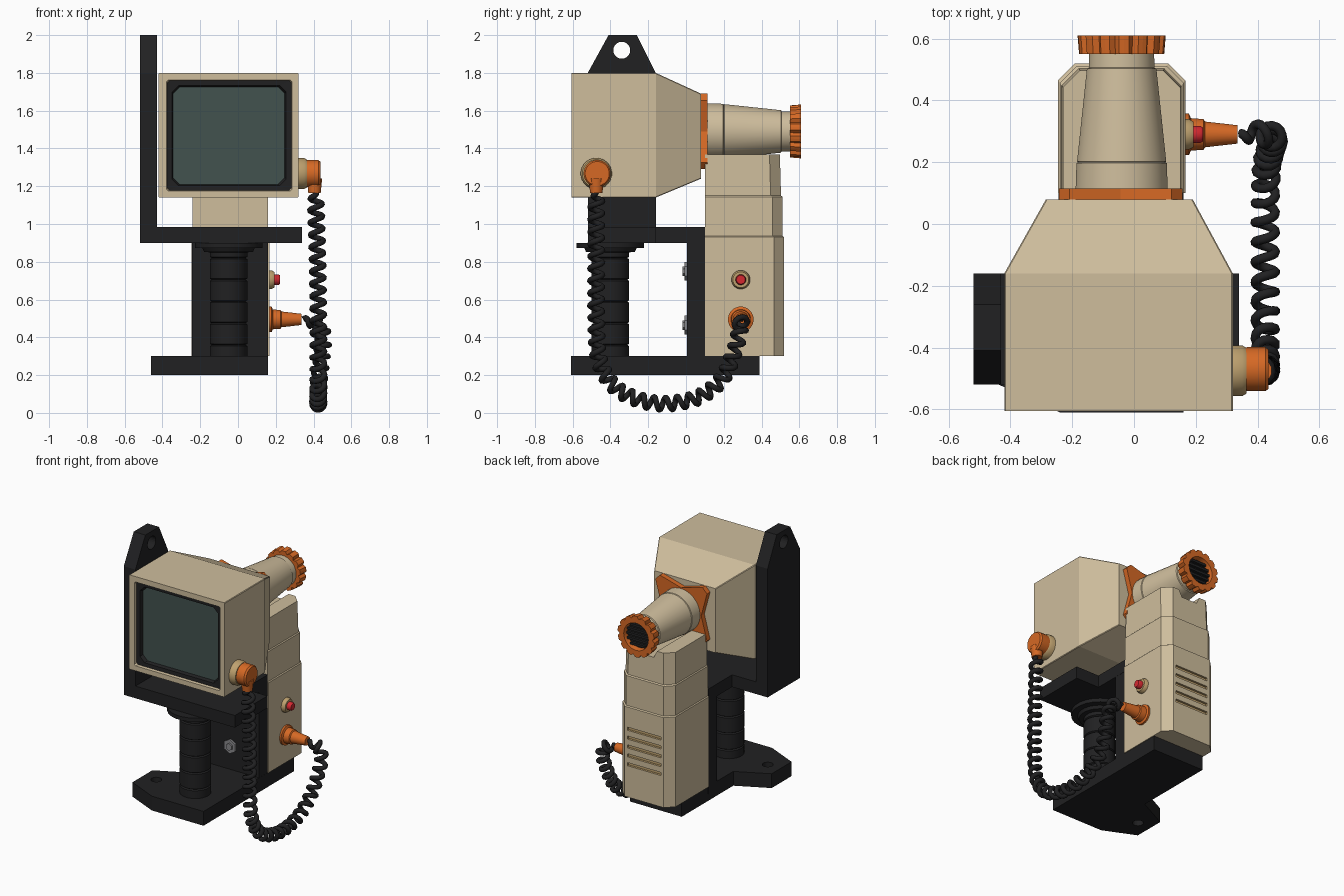
import bpy, bmesh, math
from mathutils import Vector, Quaternion

if "Cube" in bpy.data.objects:
    bpy.data.objects.remove(bpy.data.objects["Cube"])

CX = -0.04  # centre line of the lens, post and column


def mat(name, rgb):
    m = bpy.data.materials.new(name)
    m.diffuse_color = (*rgb, 1)
    m.use_nodes = True
    m.node_tree.nodes["Principled BSDF"].inputs["Base Color"].default_value = m.diffuse_color
    return m


CREAM = mat("cream", (0.62, 0.51, 0.335))
BLACK = mat("black", (0.015, 0.015, 0.016))
ORANGE = mat("orange", (0.67, 0.14, 0.018))
TAN = mat("tan", (0.52, 0.36, 0.16))
SCREEN = mat("dark_teal", (0.055, 0.085, 0.078))
RED = mat("red", (0.66, 0.022, 0.03))
GREY = mat("grey", (0.25, 0.25, 0.26))


def loft(name, rings, mats, bands=None, smooth=False):
    """Skin equal-length rings; bands = material index of first cap, strips, last cap."""
    bm = bmesh.new()
    vs = [[bm.verts.new(p) for p in r] for r in rings]
    n = len(rings[0])
    bands = bands or [0] * (len(rings) + 1)
    bm.faces.new(vs[0]).material_index = bands[0]
    for k in range(len(rings) - 1):
        for i in range(n):
            j = (i + 1) % n
            f = bm.faces.new((vs[k][i], vs[k][j], vs[k + 1][j], vs[k + 1][i]))
            f.material_index = bands[k + 1]
    bm.faces.new(vs[-1]).material_index = bands[-1]
    bmesh.ops.recalc_face_normals(bm, faces=bm.faces[:])
    me = bpy.data.meshes.new(name)
    bm.to_mesh(me)
    bm.free()
    ob = bpy.data.objects.new(name, me)
    bpy.context.collection.objects.link(ob)
    for m in mats:
        me.materials.append(m)
    if smooth:
        bpy.ops.object.select_all(action='DESELECT')
        ob.select_set(True)
        bpy.context.view_layer.objects.active = ob
        bpy.ops.object.shade_smooth_by_angle(angle=math.radians(32))
    return ob


def place(axis, a, b, h):
    return {'x': (h, a, b), 'y': (a, h, b), 'z': (a, b, h)}[axis]


def prism(name, axis, pts, h0, h1, m):
    return loft(name, [[place(axis, a, b, h) for a, b in pts] for h in (h0, h1)], [m])


def box(name, x, y, z, m):
    return prism(name, 'z', [(x[0], y[0]), (x[1], y[0]), (x[1], y[1]), (x[0], y[1])], *z, m)


def lathe(name, axis, c, prof, m, sides=24, bands=None, smooth=True, teeth=0):
    """prof = (radius, position along axis); teeth > 0 notches the rings beyond 0.12."""
    rings = []
    for r, h in prof:
        ring = []
        for i in range(sides):
            t = 2 * math.pi * (i + 0.5) / sides
            q = r - teeth if r > 0.12 and i % 4 > 2 else r
            ring.append(place(axis, c[0] + q * math.cos(t), c[1] + q * math.sin(t), h))
        rings.append(ring)
    return loft(name, rings, m if isinstance(m, list) else [m], bands, smooth)


def cut(ob, cutter):
    md = ob.modifiers.new("cut", 'BOOLEAN')
    md.operation, md.solver, md.object = 'DIFFERENCE', 'EXACT', cutter
    md.material_mode = 'TRANSFER'
    bpy.context.view_layer.objects.active = ob
    bpy.ops.object.modifier_apply(modifier="cut")
    bpy.data.objects.remove(cutter)


# Side mounting plate with hanging hole
plate = prism("side_plate", 'x', [(-.52, .9), (-.16, .9), (-.16, 1.8), (-.26, 2), (-.41, 2), (-.52, 1.8)],
              -.52, -.43, BLACK)
cut(plate, lathe("hole", 'x', (-.34, 1.92), [(.045, -.6), (.045, -.3)], BLACK, smooth=False))

# Shelf, upright and base with a lobe
prism("shelf", 'z', [(-.519, -.52), (.34, -.52), (.34, -.16), (.16, -.16), (.16, .1), (-.245, .1),
                     (-.245, -.16), (-.519, -.16)], .9, .985, BLACK)
box("upright", (-.244, .159), (.005, .1), (.25, .95), BLACK)
base = prism("base", 'z', [(-.24, -.61), (.16, -.61), (.16, .39), (-.24, .39), (-.24, -.18),
                           (-.46, -.29), (-.46, -.51)], .2, .3, BLACK)
cut(base, lathe("hole", 'z', (-.36, -.39), [(.035, 0), (.035, .5)], BLACK, smooth=False))

# Ribbed column with collar
prof = [(.1, .3)]
for i in range(5):
    z = .36 + i * .115
    prof += [(.1, z - .006), (.09, z), (.1, z + .006)]
prof += [(.1, .85), (.13, .852), (.14, .872), (.18, .874), (.18, .9)]
lathe("column", 'z', (-.05, -.4), prof, BLACK)

# Bolts on the upright
for z in (.465, .75):
    lathe("bolt", 'y', (-.06, z), [(.05, .01), (.05, -.008), (.025, -.008), (.025, -.018)],
          GREY, sides=6, smooth=False)


# Monitor: case, frame, dark bezel and screen in one loft
def frame(x0, x1, z0, z1, y, c):
    return [(x0 + c, y, z0), (x1 - c, y, z0), (x1, y, z0 + c), (x1, y, z1 - c),
            (x1 - c, y, z1), (x0 + c, y, z1), (x0, y, z1 - c), (x0, y, z0 + c)]


loft("monitor", [frame(-.285, .19, 1.24, 1.69, .08, .004),
                 frame(-.42, .32, 1.14, 1.8, -.16, .004),
                 frame(-.42, .32, 1.14, 1.8, -.605, .004),
                 frame(-.378, .285, 1.175, 1.762, -.605, .008),
                 frame(-.375, .282, 1.178, 1.759, -.585, .012),
                 frame(-.35, .255, 1.203, 1.733, -.583, .035),
                 frame(-.343, .247, 1.21, 1.726, -.56, .035)],
     [CREAM, BLACK, SCREEN], [0, 0, 0, 0, 0, 1, 1, 2])

# Star-shaped lens mount
star = []
for k in range(4):
    a = k * math.pi / 2
    for u, v in ((.2, -.09), (.2, .165), (.165, .2)):
        if v == -.09:
            u, v = .155, 0
        star.append((CX - .003 + u * math.cos(a) - v * math.sin(a), 1.49 + u * math.sin(a) + v * math.cos(a)))
prism("lens_mount", 'y', star, .075, .115, ORANGE)

# Lens barrel, notched ring and grille
C = (CX, 1.49)
lathe("lens_barrel", 'y', C, [(.15, .1), (.147, .197), (.142, .2), (.145, .203), (.113, .503), (.107, .506),
                              (.105, .57)], CREAM, sides=32)
lathe("lens_ring", 'y', C, [(.1, .55), (.138, .55), (.143, .61), (.095, .61), (.088, .575)],
      [ORANGE, BLACK], sides=56, bands=[0, 0, 0, 0, 0, 1], smooth=False, teeth=.016)
for i in range(-2, 3):
    z, w = 1.49 + i * .033, math.sqrt(.088 ** 2 - (i * .033) ** 2)
    box("lens_slat", (CX - w, CX + w), (.57, .592), (z - .008, z + .008), BLACK)


# Rear post in three shrinking sections, cradle notch and vents
def foot(w, y, z, c=.055):
    return [(CX - w, .1, z), (CX + w, .1, z), (CX + w, y - c, z), (CX + w - c, y, z),
            (CX - w + c, y, z), (CX - w, y - c, z)]


post = loft("rear_post", [foot(.206, .52, .3), foot(.206, .52, .93), foot(.2, .512, .936), foot(.2, .512, 1.144),
                          foot(.194, .503, 1.15), foot(.19, .497, 1.368)], [CREAM])
cut(post, prism("notch", 'y', [(-.15, 1.42), (-.1, 1.32), (.02, 1.32), (.07, 1.42)], 0, .7, CREAM))
for i in range(5):
    z = .53 + i * .062
    cut(post, box("slot", (CX - .13, CX + .13), (.505, .6), (z - .011, z + .011), TAN))

# Red button and lower plug
lathe("button_collar", 'x', (.29, .705), [(.05, .15), (.05, .178), (.042, .192)], TAN, sides=20)
lathe("button", 'x', (.29, .705), [(.028, .18), (.028, .215), (.023, .223)], RED, sides=16)
lathe("lower_plug", 'x', (.29, .495), [(.068, .15), (.068, .178), (.053, .184), (.05, .225), (.042, .23),
                                       (.03, .335)], ORANGE)

# Upper connector on the monitor
lathe("socket", 'x', (-.475, 1.267), [(.083, .31), (.083, .35), (.074, .365)], TAN)
lathe("upper_plug", 'x', (-.47, 1.267), [(.07, .35), (.072, .37), (.072, .425), (.064, .436)], ORANGE)
lathe("upper_plug_stem", 'z', (.405, -.475), [(.034, 1.165), (.042, 1.24)], ORANGE, sides=12)

# Coiled cable: a helix wound around a smooth path
ctrl = [Vector(p) for p in [(.41, -.475, 1.25), (.41, -.475, 1.17), (.42, -.475, .85), (.425, -.475, .5),
                            (.425, -.46, .28), (.425, -.38, .14), (.425, -.25, .07), (.425, -.1, .049),
                            (.425, .07, .085), (.43, .19, .18), (.445, .25, .31), (.45, .28, .41),
                            (.42, .29, .475), (.34, .29, .495), (.25, .29, .495)]]
path = []
for a, b, c, d in zip(ctrl, ctrl[1:], ctrl[2:], ctrl[3:]):
    for i in range(60):
        t = i / 60
        path.append(.5 * (2 * b + (c - a) * t + (2 * a - 5 * b + 4 * c - d) * t * t
                          + (3 * b - a - 3 * c + d) * t ** 3))
total = sum((q - p).length for p, q in zip(path, path[1:]))
side, old, s, last, coil = Vector((1, 0, 0)), Vector((0, 0, -1)), 0, -1, []
for p, q in zip(path, path[1:]):
    tan = (q - p).normalized()
    side = old.rotation_difference(tan) @ side
    old = tan
    for k in range(4):
        u = s + (q - p).length * k / 4
        if u - last < .0045:
            continue
        last = u
        r = .033 * min(1, u / .04, (total - u) / .05)
        coil.append(p.lerp(q, k / 4) + Quaternion(tan, 2 * math.pi * u / .065) @ side * r)
    s += (q - p).length
cu = bpy.data.curves.new("coiled_cable", 'CURVE')
cu.dimensions, cu.bevel_depth, cu.bevel_resolution, cu.use_fill_caps = '3D', .0155, 2, True
sp = cu.splines.new('POLY')
sp.points.add(len(coil) - 1)
for pt, co in zip(sp.points, coil):
    pt.co = (*co, 1)
cu.materials.append(BLACK)
cable = bpy.data.objects.new("coiled_cable", cu)
bpy.context.collection.objects.link(cable)
bpy.ops.object.select_all(action='DESELECT')
cable.select_set(True)
bpy.context.view_layer.objects.active = cable
bpy.ops.object.convert(target='MESH')
